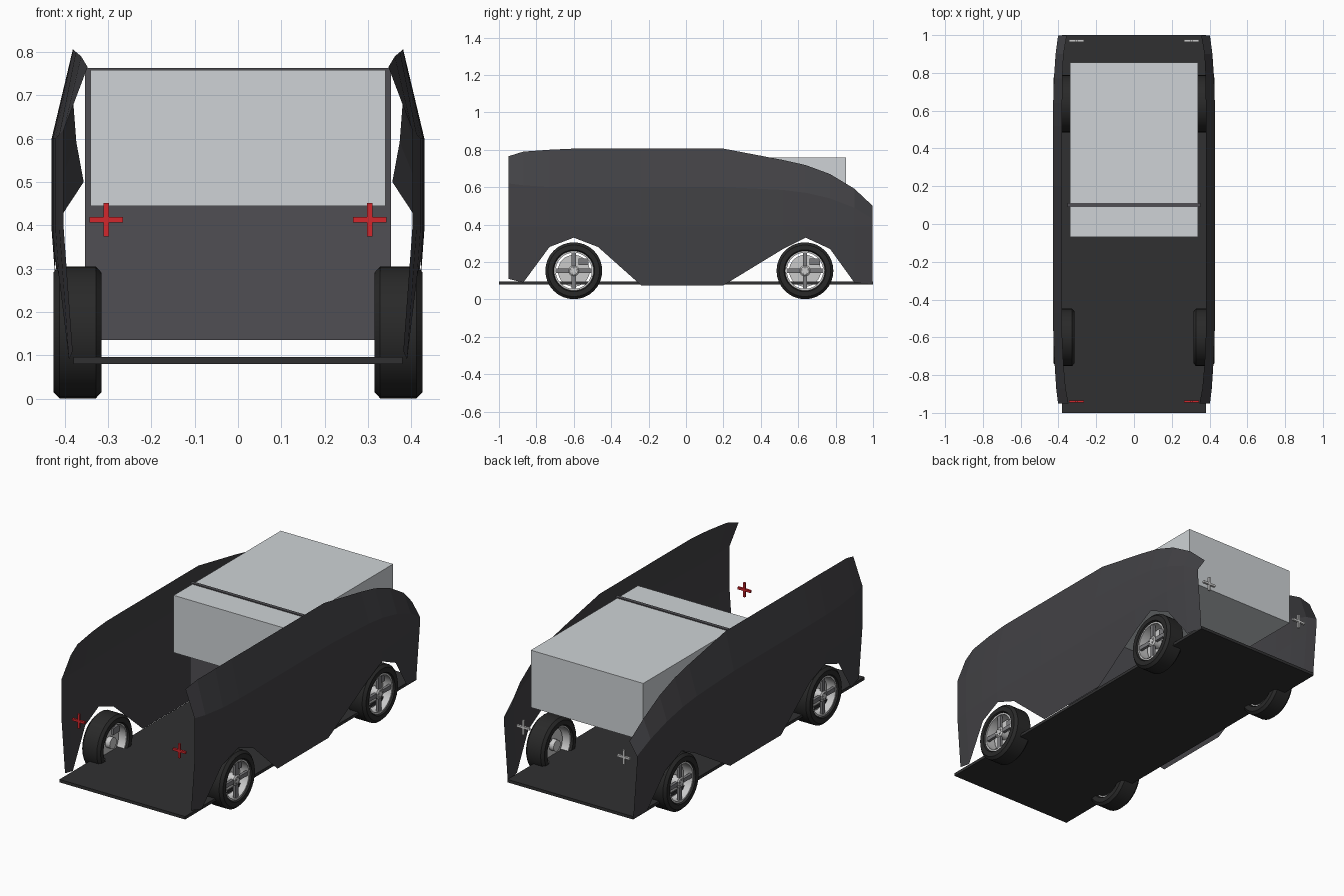
import bpy, bmesh, math
from mathutils import Matrix, Vector

if "Cube" in bpy.data.objects:
    bpy.data.objects.remove(bpy.data.objects["Cube"])


def material(name, rgb):
    m = bpy.data.materials.new(name)
    m.diffuse_color = (*rgb, 1)
    m.use_nodes = True
    m.node_tree.nodes["Principled BSDF"].inputs["Base Color"].default_value = m.diffuse_color
    return m


BODY = material("body_charcoal", (0.055, 0.054, 0.06))
FLOOR = material("floor_black", (0.03, 0.03, 0.031))
WALL = material("wall_grey", (0.08, 0.078, 0.088))
TYRE = material("tyre_black", (0.022, 0.022, 0.022))
METAL = material("metal", (0.62, 0.63, 0.64))
SPOKE = material("spoke_grey", (0.2, 0.2, 0.21))
CARGO = material("cargo_pale", (0.62, 0.65, 0.67))
RED = material("red", (0.65, 0.02, 0.025))
WHITE = material("white", (0.8, 0.8, 0.8))


def finish(name, bm, mat, mirror=False, smooth=False):
    bmesh.ops.recalc_face_normals(bm, faces=bm.faces)
    me = bpy.data.meshes.new(name)
    bm.to_mesh(me)
    bm.free()
    ob = bpy.data.objects.new(name, me)
    bpy.context.collection.objects.link(ob)
    me.materials.append(mat)
    if mirror:
        ob.modifiers.new("Mirror", 'MIRROR')
    if smooth:
        bpy.context.view_layer.objects.active = ob
        ob.select_set(True)
        bpy.ops.object.shade_smooth_by_angle(angle=math.radians(30))
        ob.select_set(False)
    return ob


def add_box(bm, lo, hi, rot=Matrix()):
    lo, hi = Vector(lo), Vector(hi)
    size = Matrix.Diagonal((*(hi - lo), 1))
    bmesh.ops.create_cube(bm, size=1, matrix=rot @ Matrix.Translation((lo + hi) / 2) @ size)


def box(name, lo, hi, mat):
    bm = bmesh.new()
    add_box(bm, lo, hi)
    return finish(name, bm, mat)


def lathe(name, profile, y, z, mat, n=32):
    """Closed (x, radius) profile spun about an axle along x."""
    bm = bmesh.new()
    rings = []
    for i in range(n):
        a = 2 * math.pi * i / n
        rings.append([bm.verts.new((x, y + r * math.sin(a), z + r * math.cos(a)))
                      for x, r in profile])
    k = len(profile)
    for i in range(n):
        a, b = rings[i], rings[(i + 1) % n]
        for j in range(k):
            bm.faces.new((a[j], a[(j + 1) % k], b[(j + 1) % k], b[j]))
    bmesh.ops.remove_doubles(bm, verts=bm.verts, dist=1e-5)
    return finish(name, bm, mat, True, True)


# Floor, bulkhead and cargo boxes either side of it
box("floor", (-0.38, -1, 0.08), (0.38, 1, 0.096), FLOOR)
box("bulkhead", (-0.353, 0.09, 0.135), (0.353, 0.11, 0.763), WALL)
box("cargo_front", (-0.34, -0.07, 0.445), (0.34, 0.09, 0.758), CARGO)
box("cargo_rear", (-0.34, 0.11, 0.445), (0.34, 0.855, 0.758), CARGO)

# Side panels: y, bottom z, shoulder z, top z, widest x, top x
STATIONS = [
    (-0.95, 0.11, 0.62, 0.765, 0.402, 0.347),
    (-0.87, 0.09, 0.61, 0.790, 0.412, 0.362),
    (-0.73, 0.28, 0.60, 0.800, 0.421, 0.374),
    (-0.60, 0.33, 0.60, 0.806, 0.427, 0.380),
    (-0.47, 0.28, 0.60, 0.806, 0.429, 0.381),
    (-0.24, 0.075, 0.60, 0.806, 0.430, 0.381),
    (0.20, 0.075, 0.60, 0.806, 0.430, 0.381),
    (0.52, 0.27, 0.585, 0.745, 0.430, 0.380),
    (0.64, 0.33, 0.57, 0.718, 0.428, 0.380),
    (0.77, 0.27, 0.54, 0.670, 0.424, 0.379),
    (0.90, 0.09, 0.49, 0.592, 0.415, 0.373),
    (0.998, 0.085, 0.43, 0.500, 0.402, 0.356),
]
bm = bmesh.new()
cols = []
for y, zb, zs, zt, xw, xt in STATIONS:
    pts = []
    for z in (zb, max(0.22, zb + 0.02), 0.39, zs):
        inset = 0.022 * max(0, (0.39 - z) / 0.3)
        pts.append((xw - inset, y, z))
    pts.append((xt, y, zt))
    cols.append([bm.verts.new(p) for p in pts])
for a, b in zip(cols, cols[1:]):
    for j in range(4):
        bm.faces.new((a[j], b[j], b[j + 1], a[j + 1]))
finish("side_panel", bm, BODY, True)

# Wheels
for tag, y in (("front", -0.6), ("rear", 0.636)):
    z = 0.153
    lathe(tag + "_tyre", [(0.315, 0.112), (0.315, 0.138), (0.328, 0.152), (0.412, 0.152),
                          (0.426, 0.138), (0.426, 0.112), (0.415, 0.106), (0.326, 0.106)],
          y, z, TYRE)
    lathe(tag + "_rim", [(0.325, 0.106), (0.418, 0.106), (0.418, 0.097), (0.325, 0.099)],
          y, z, METAL)
    lathe(tag + "_disc", [(0.362, 0), (0.362, 0.085), (0.372, 0.085), (0.372, 0)], y, z, METAL)
    lathe(tag + "_hub", [(0.335, 0), (0.335, 0.03), (0.412, 0.03), (0.418, 0.022), (0.418, 0)],
          y, z, METAL, 20)
    # Four spokes and five wheel nuts
    bm = bmesh.new()
    for i in range(4):
        rot = Matrix.Translation((0, y, z)) @ Matrix.Rotation(i * math.pi / 2, 4, 'X')
        add_box(bm, (0.398, -0.011, 0.02), (0.414, 0.011, 0.1), rot)
    for i in range(5):
        rot = Matrix.Translation((0, y, z)) @ Matrix.Rotation(i * math.tau / 5, 4, 'X')
        add_box(bm, (0.41, -0.003, 0.013), (0.421, 0.003, 0.019), rot)
    finish(tag + "_spokes", bm, SPOKE, True)
    # Brake caliper
    bm = bmesh.new()
    add_box(bm, (0.352, y + 0.025, z + 0.03), (0.385, y + 0.08, z + 0.065))
    finish(tag + "_caliper", bm, SPOKE, True)

# Cross-shaped lamp markers
for name, y, z, mat in (("front_lamp", -0.94, 0.413, RED), ("rear_lamp", 0.97, 0.39, WHITE)):
    bm = bmesh.new()
    t = 0.006
    add_box(bm, (0.265, y - t, z - t), (0.343, y + t, z + t))
    add_box(bm, (0.304 - t, y - t, z - 0.039), (0.304 + t, y + t, z + 0.039))
    finish(name, bm, mat, True)
